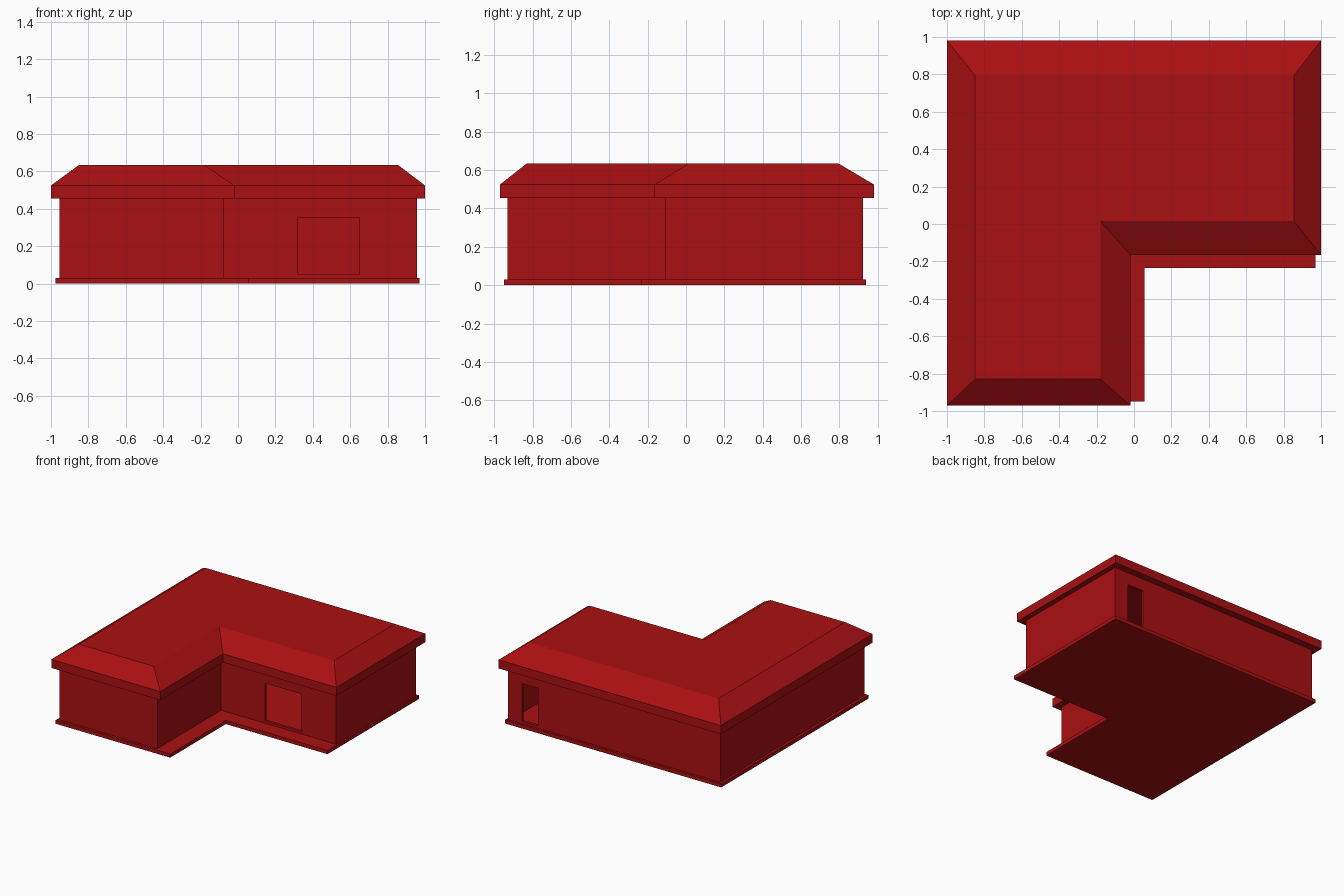
import bpy
import bmesh

cube = bpy.data.objects.get("Cube")
if cube:
    bpy.data.objects.remove(cube, do_unlink=True)

# One flat colour for the whole building
red = bpy.data.materials.new("deep red")
red.use_nodes = True
red.diffuse_color = (0.40, 0.005, 0.006, 1)
red.node_tree.nodes["Principled BSDF"].inputs["Base Color"].default_value = red.diffuse_color


def l_ring(x0, x1, y0, y1, xi, yi, z):
    """L-shaped outline with its inner corner at (xi, yi)."""
    return [(x0, y0, z), (xi, y0, z), (xi, yi, z),
            (x1, yi, z), (x1, y1, z), (x0, y1, z)]


def loft(name, rings, hollow=False):
    """Join outlines with side faces; cap the ends or loop back if hollow."""
    bm = bmesh.new()
    loops = [[bm.verts.new(p) for p in ring] for ring in rings]
    pairs = list(zip(loops, loops[1:]))
    if hollow:
        pairs.append((loops[-1], loops[0]))
    else:
        bm.faces.new(loops[0][::-1])
        bm.faces.new(loops[-1])
    for low, high in pairs:
        for i in range(len(low)):
            j = (i + 1) % len(low)
            bm.faces.new((low[i], low[j], high[j], high[i]))
    bmesh.ops.recalc_face_normals(bm, faces=bm.faces)
    mesh = bpy.data.meshes.new(name)
    bm.to_mesh(mesh)
    bm.free()
    mesh.materials.append(red)
    obj = bpy.data.objects.new(name, mesh)
    bpy.context.collection.objects.link(obj)
    return obj


def cut_opening(wall, x0, x1, y, z0, z1):
    """Cut a rectangular doorway through a wall that faces along y."""
    d = 0.06
    rings = [[(x0, y - d, z), (x1, y - d, z), (x1, y + d, z), (x0, y + d, z)]
             for z in (z0, z1)]
    cutter = loft("opening_cutter", rings)
    cutter.hide_render = True
    mod = wall.modifiers.new("opening", 'BOOLEAN')
    mod.operation = 'DIFFERENCE'
    mod.solver = 'EXACT'
    mod.object = cutter
    graph = bpy.context.evaluated_depsgraph_get()
    result = bpy.data.meshes.new_from_object(wall.evaluated_get(graph))
    wall.modifiers.clear()
    wall.data = result
    bpy.data.objects.remove(cutter, do_unlink=True)


# Foundation slab, which forms a walkway along the inner corner
slab = (-0.975, 0.97, -0.95, 0.94, 0.055, -0.235)
loft("foundation_slab", [l_ring(*slab, 0), l_ring(*slab, 0.03)])

# Thin hollow walls
t = 0.02
outer = (-0.955, 0.957, -0.93, 0.922, -0.075, -0.11)
inner = tuple(v + s * t for v, s in zip(outer, (1, -1, 1, -1, -1, 1)))
bottom, top = 0.03, 0.455
walls = loft("walls", [l_ring(*outer, bottom), l_ring(*outer, top),
                       l_ring(*inner, top), l_ring(*inner, bottom)], hollow=True)

# Wide front opening and narrow back doorway
cut_opening(walls, 0.32, 0.65, outer[5], 0.05, 0.355)
cut_opening(walls, 0.685, 0.83, outer[3], 0.05, 0.355)

# Roof: upright fascia, sloped sides and a flat top
eaves = (-1, 1, -0.97, 0.98, -0.02, -0.165)
deck = (-0.85, 0.855, -0.83, 0.795, -0.18, 0.015)
loft("roof", [l_ring(*eaves, top), l_ring(*eaves, 0.525), l_ring(*deck, 0.635)])
